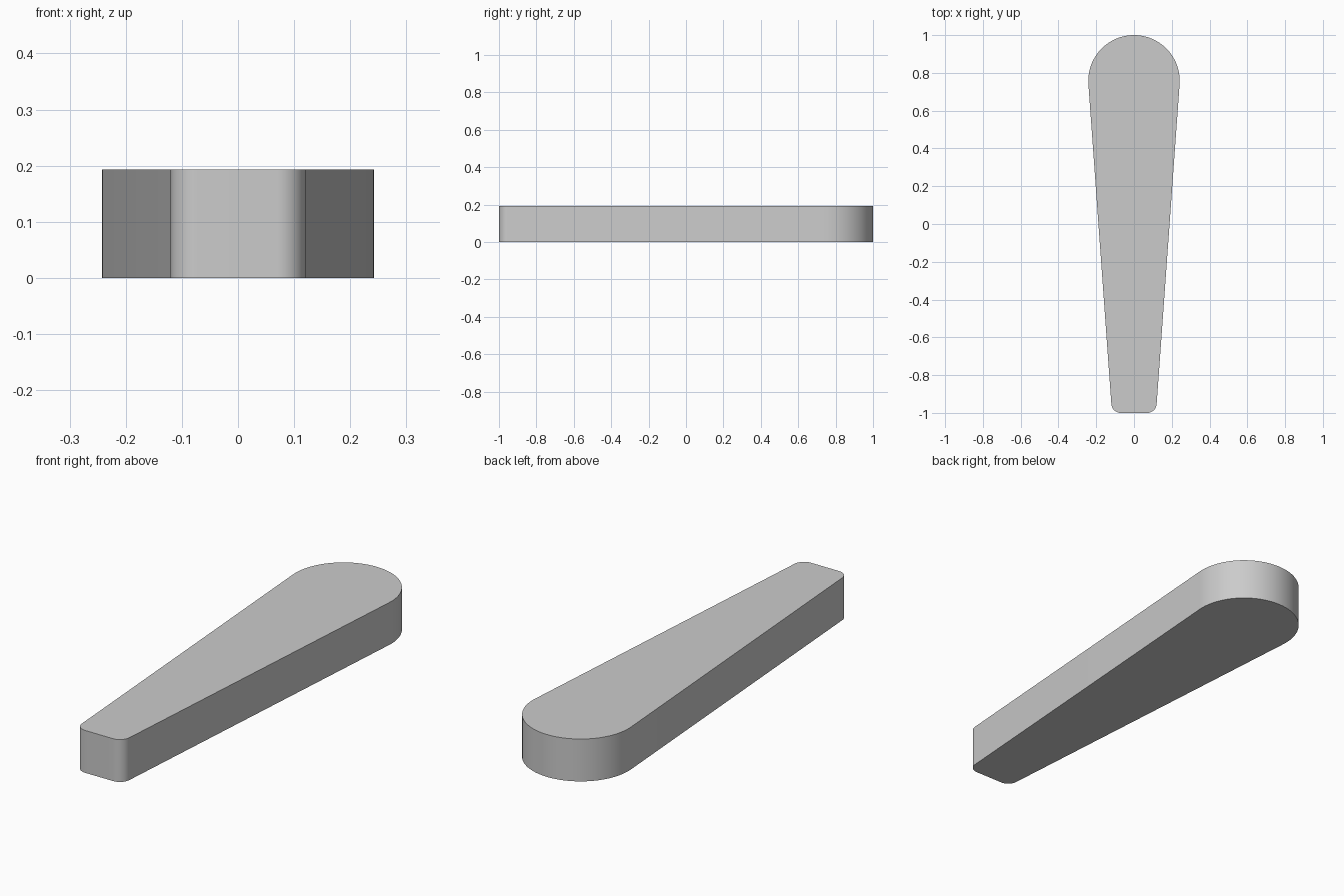
import bpy, bmesh
from math import sin, cos, asin, atan2, hypot, pi, radians

if "Cube" in bpy.data.objects:
    bpy.data.objects.remove(bpy.data.objects["Cube"])

HEIGHT = 0.193
BIG_R, BIG_Y = 0.242, 0.758        # rounded wide end
FIL_R, FIL_X, FIL_Y = 0.05, 0.07, -0.95   # small corner at the narrow end

# Tilt of the straight side that touches both circles
dy = BIG_Y - FIL_Y
tilt = asin((BIG_R - FIL_R) / hypot(FIL_X, dy)) - atan2(FIL_X, dy)


def arc(cx, cy, r, start, end, steps):
    angles = [start + (end - start) * i / steps for i in range(steps + 1)]
    return [(cx + r * cos(a), cy + r * sin(a)) for a in angles]


# Outline: wide round end, then the two narrow corners, counter-clockwise
outline = arc(0, BIG_Y, BIG_R, -tilt, pi + tilt, 64)
outline += arc(-FIL_X, FIL_Y, FIL_R, pi + tilt, 1.5 * pi, 16)
outline += arc(FIL_X, FIL_Y, FIL_R, -0.5 * pi, -tilt, 16)

# Extrude the outline into a solid plate
bm = bmesh.new()
base = bm.faces.new([bm.verts.new((x, y, 0)) for x, y in outline])
top = bmesh.ops.extrude_face_region(bm, geom=[base], use_keep_orig=True)
top_verts = [g for g in top["geom"] if isinstance(g, bmesh.types.BMVert)]
bmesh.ops.translate(bm, vec=(0, 0, HEIGHT), verts=top_verts)
bmesh.ops.recalc_face_normals(bm, faces=bm.faces)

mesh = bpy.data.meshes.new("tapered_plate")
bm.to_mesh(mesh)
bm.free()
plate = bpy.data.objects.new("tapered_plate", mesh)
bpy.context.collection.objects.link(plate)

# Smooth the rounded ends, keep the rims sharp
bpy.context.view_layer.objects.active = plate
plate.select_set(True)
bpy.ops.object.shade_smooth_by_angle(angle=radians(30))
